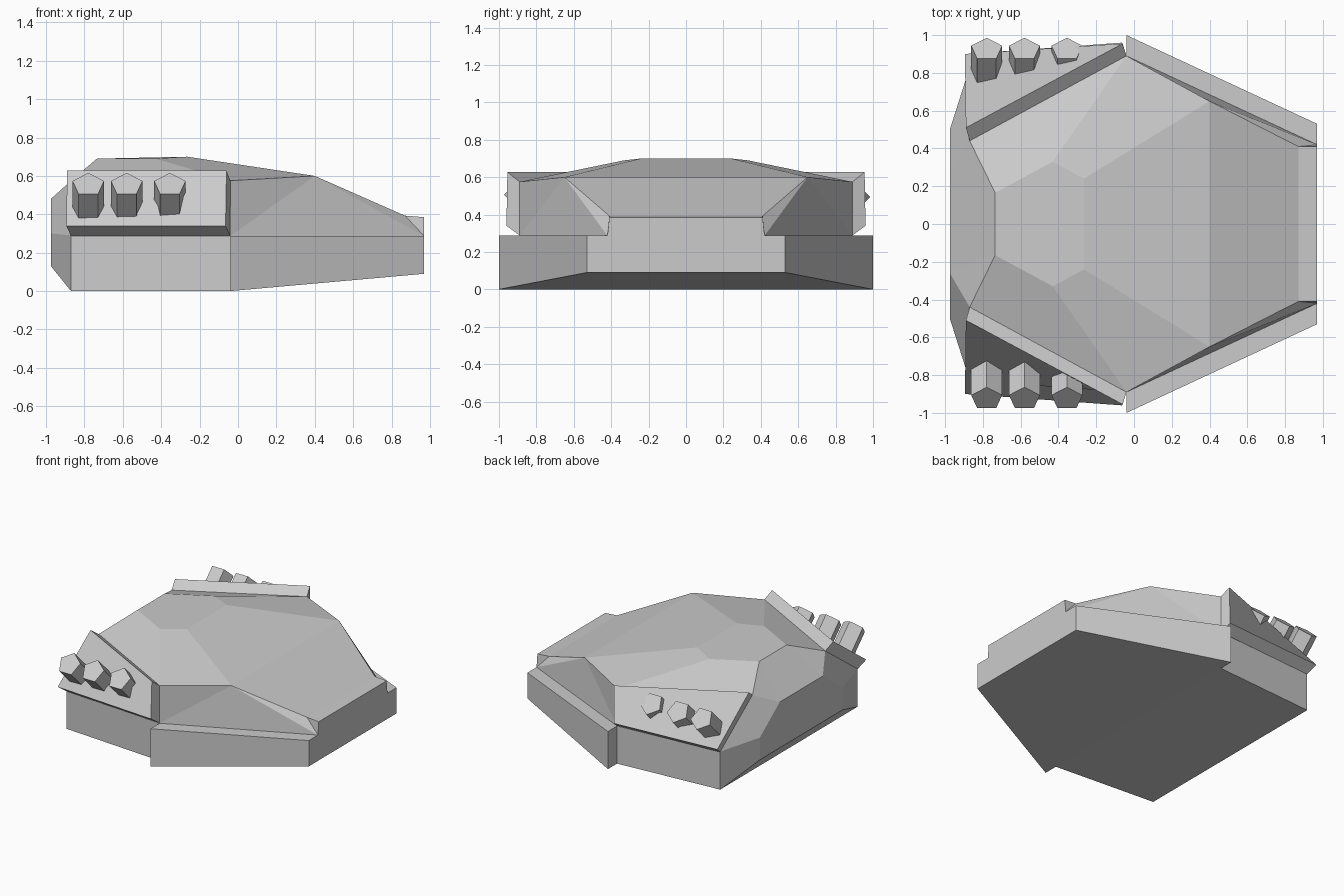
import bpy, bmesh, math
from mathutils import Vector

if "Cube" in bpy.data.objects:
    bpy.data.objects.remove(bpy.data.objects["Cube"])


def build(name, points, paired, centre):
    """points: corners on the +y side; an upper-case letter means its mirrored twin."""
    bm = bmesh.new()
    vs = {}
    for key, (x, y, z) in points.items():
        vs[key] = bm.verts.new((x, y, z))
        vs[key.upper()] = bm.verts.new((x, -y, z))
    for face in paired:
        for word in (face, face.swapcase()[::-1]):
            bm.faces.new([vs[c] for c in word])
    for face in centre:
        bm.faces.new([vs[c] for c in face])
    bmesh.ops.recalc_face_normals(bm, faces=bm.faces)
    me = bpy.data.meshes.new(name)
    bm.to_mesh(me)
    bm.free()
    ob = bpy.data.objects.new(name, me)
    bpy.context.collection.objects.link(ob)
    return ob


# faceted main shell with roof, nose and angled rear
shell = {
    'a': (-.87, .83, 0), 'b': (-.87, .83, .29),
    'c': (-.975, .5, .13), 'd': (-.975, .5, .3), 'e': (-.975, .26, .48),
    'f': (-.87, .44, .575), 'g': (-.735, .165, .69), 'h': (-.43, .33, .69),
    'i': (-.265, .24, .70), 'j': (.40, .65, .60), 'k': (-.04, .89, .575),
    'l': (-.04, .89, 0), 'm': (-.04, .89, .287),
    'n': (.97, .42, .287), 'o': (.97, .41, .385), 'p': (.87, .41, .393),
}
build("turret_shell", shell,
      ["almb", "bmkf", "abdc", "bfd", "fed", "fge", "fkhg", "kjih",
       "mjk", "mnj", "npj", "nop"],
      ["ghiIHG", "ijJI", "jpPJ", "poOP", "onNO", "egGE", "cdeEDC", "cCAa",
       "aALl", "lLMm", "mMNn"])

# wider front skirt with rising underside
skirt = {
    'a': (-.04, 1, 0), 'b': (-.04, 1, .287),
    'c': (.97, .53, .09), 'd': (.97, .53, .287),
}
build("front_skirt", skirt, ["acdb"], ["bdDB", "aACc", "cCDd", "abBA"])

# twisted side armour slabs, outer corners then inner corners
slabs = {
    'a': (-.895, .90, .34), 'b': (-.065, .96, .34),
    'c': (-.06, .955, .627), 'd': (-.89, .51, .627),
    'e': (-.87, .83, .287), 'f': (-.04, .887, .287),
    'g': (-.04, .89, .575), 'h': (-.87, .44, .575),
}
build("side_armour", slabs, ["abcd", "hgfe", "aefb", "bfgc", "cghd", "dhea"], [])

# three five-sided launcher tubes on each slab
R, LENGTH = .086, .24
for side, label in ((-1, "right"), (1, "left")):
    axis = Vector((0, side, 1)).normalized()
    peak = Vector((0, 1, -side)).normalized()
    for n, x in enumerate((-.78, -.58, -.355)):
        cap = Vector((x, side * .925, .555))
        bm = bmesh.new()
        ring = []
        for k in range(5):
            t = math.tau * k / 5
            ring.append(bm.verts.new(
                cap + peak * R * math.cos(t) + Vector((R * math.sin(t), 0, 0))))
        face = bm.faces.new(ring)
        new = bmesh.ops.extrude_face_region(bm, geom=[face])["geom"]
        moved = [v for v in new if isinstance(v, bmesh.types.BMVert)]
        bmesh.ops.translate(bm, verts=moved, vec=-axis * LENGTH)
        # close the outer end if the extrusion removed it
        if face not in bm.faces or len(bm.faces) < 7:
            bmesh.ops.holes_fill(bm, edges=[e for e in bm.edges if e.is_boundary])
        bmesh.ops.recalc_face_normals(bm, faces=bm.faces)
        name = f"launcher_tube_{label}_{n + 1}"
        me = bpy.data.meshes.new(name)
        bm.to_mesh(me)
        bm.free()
        bpy.context.collection.objects.link(bpy.data.objects.new(name, me))
